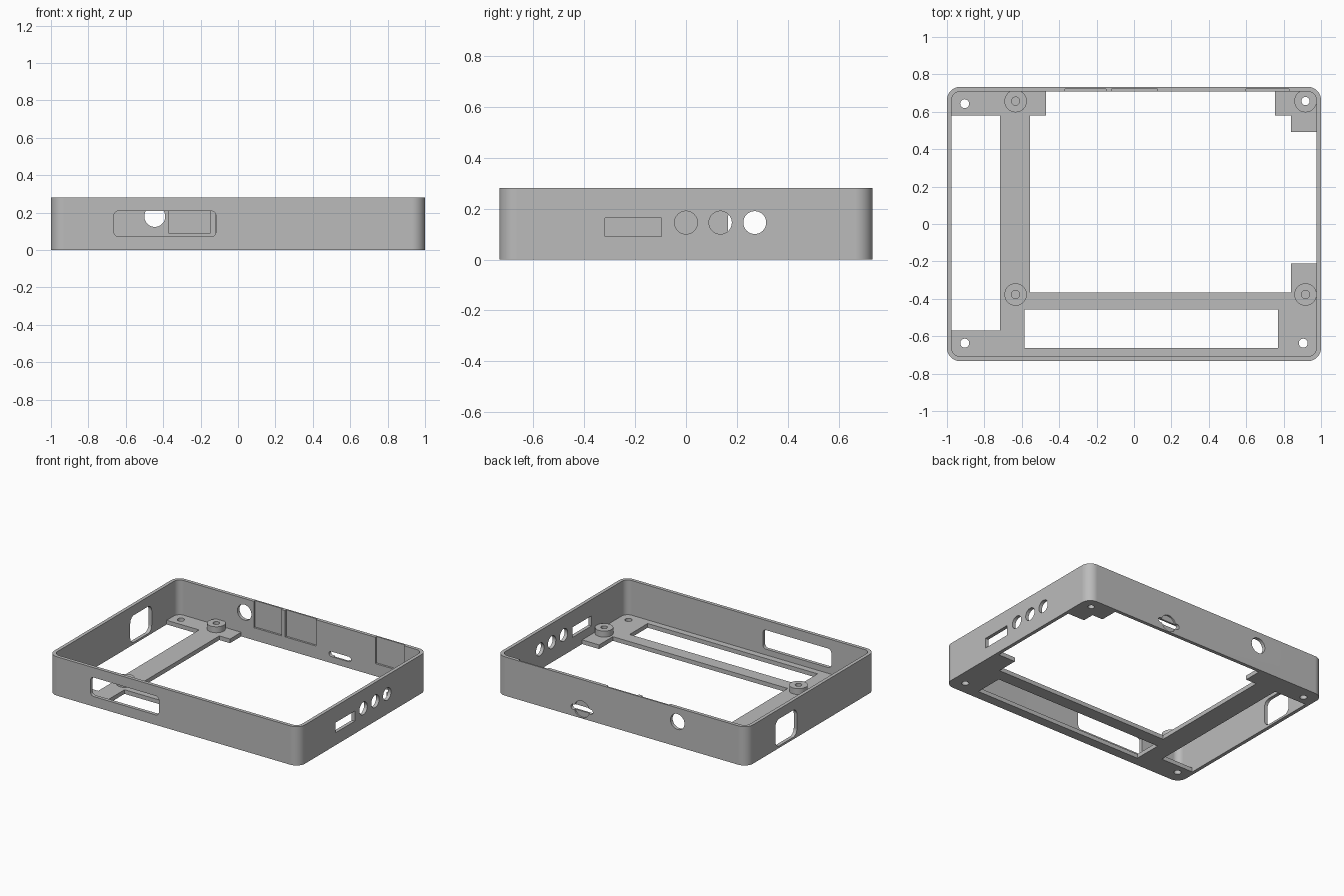
import bpy, bmesh
from math import sin, cos, pi, radians
from mathutils import Vector

old = bpy.data.objects.get("Cube")
if old:
    bpy.data.objects.remove(old)

grey = bpy.data.materials.new("plain_grey")
grey.use_nodes = True
colour = (0.5, 0.5, 0.5, 1)
grey.diffuse_color = colour
grey.node_tree.nodes["Principled BSDF"].inputs["Base Color"].default_value = colour


def circle(u, v, r, n=40):
    return [(u + r * cos(2 * pi * i / n), v + r * sin(2 * pi * i / n)) for i in range(n)]


def rect(u0, u1, v0, v1, r=0, n=12):
    """Rectangle outline with optional rounded corners."""
    if not r:
        return [(u0, v0), (u1, v0), (u1, v1), (u0, v1)]
    centres = [(u1 - r, v1 - r), (u0 + r, v1 - r), (u0 + r, v0 + r), (u1 - r, v0 + r)]
    return [(cu + r * cos(pi / 2 * (k + i / n)), cv + r * sin(pi / 2 * (k + i / n)))
            for k, (cu, cv) in enumerate(centres) for i in range(n + 1)]


def prism(name, outline, lo, hi, axis="z"):
    """Extrude an outline from lo to hi along an axis."""
    place = {"x": lambda u, v, w: (w, u, v),
             "y": lambda u, v, w: (u, w, v),
             "z": lambda u, v, w: (u, v, w)}[axis]
    bm = bmesh.new()
    face = bm.faces.new([bm.verts.new(place(u, v, lo)) for u, v in outline])
    ext = bmesh.ops.extrude_face_region(bm, geom=[face])
    moved = [g for g in ext["geom"] if isinstance(g, bmesh.types.BMVert)]
    bmesh.ops.translate(bm, verts=moved, vec=Vector(place(0, 0, hi - lo)))
    bmesh.ops.recalc_face_normals(bm, faces=bm.faces)
    mesh = bpy.data.meshes.new(name)
    bm.to_mesh(mesh)
    bm.free()
    mesh.materials.append(grey)
    obj = bpy.data.objects.new(name, mesh)
    bpy.context.collection.objects.link(obj)
    return obj


W, D, H = 1.0, 0.733, 0.28      # half width, half depth, height
IW, ID, FLOOR = 0.975, 0.708, 0.03
tray = prism("open_tray", rect(-W, W, -D, D, 0.07), 0, H)
helpers = []


def combine(operation, name, *args):
    tool = prism(name, *args)
    tool.hide_render = True
    helpers.append(tool)
    mod = tray.modifiers.new(name, "BOOLEAN")
    mod.operation = operation
    mod.solver = "EXACT"
    mod.object = tool


def cut(name, *args):
    combine("DIFFERENCE", name, *args)


# Hollow interior and floor openings
cut("cavity", rect(-IW, IW, -ID, ID, 0.045), FLOOR, 0.5)
main_opening = [(-.555, -.366), (.84, -.366), (.84, -.21), (IW, -.21), (IW, .493), (.84, .493),
                (.84, .58), (.755, .58), (.755, ID), (-.47, ID), (-.47, .58), (-.555, .58)]
cut("main_opening", main_opening, -0.1, 0.1)
cut("side_opening", rect(-IW, -.716, -.57, .58), -0.1, 0.1)
cut("front_opening", rect(-.585, .77, -.663, -.457), -0.1, 0.1)

# Screw posts with bores, one of them drilled through
for x in (-.633, .917):
    for y in (-.377, .657):
        combine("UNION", "screw_post", circle(x, y, 0.06), 0.015, 0.073)
        through = x > 0 and y > 0
        cut("post_bore", circle(x, y, 0.022, 24), -0.1 if through else FLOOR, 0.2)

# Corner screw holes in the floor
for x, y in ((-.905, .643), (-.905, -.637), (.905, -.637)):
    cut("floor_hole", circle(x, y, 0.024, 24), -0.1, 0.1)

# Front wall window
cut("front_window", rect(-.663, -.118, .072, .209, 0.025), -0.8, -0.65, "y")

# Port holes in the +x wall
cut("rectangular_port", rect(-.318, -.097, .09, .163), 0.9, 1.1, "x")
for y in (0, 0.135, 0.27):
    cut("round_port", circle(y, 0.145, 0.045), 0.9, 1.1, "x")

# Rounded window in the -x wall
cut("side_window", rect(.165, .41, .015, .21, 0.045), -1.1, -0.9, "x")

# Back wall: round hole, slot with outer recess, inner pockets open at the rim
cut("back_hole", circle(-.445, .18, 0.056), 0.65, 0.8, "y")
cut("back_slot", rect(.23, .405, .047, .083, 0.017), 0.65, 0.8, "y")
cut("slot_recess", circle(.318, .065, 0.06), 0.721, 0.8, "y")
for x0, x1 in ((-.37, -.15), (-.12, .125), (.6, .83)):
    cut("wall_pocket", rect(x0, x1, .09, 0.4), 0.69, 0.722, "y")

# Bake the cuts and remove the helpers
bpy.context.view_layer.update()
graph = bpy.context.evaluated_depsgraph_get()
baked = bpy.data.meshes.new_from_object(tray.evaluated_get(graph))
tray.modifiers.clear()
tray.data = baked
tray.data.materials.clear()
tray.data.materials.append(grey)
for poly in tray.data.polygons:
    poly.material_index = 0
for tool in helpers:
    bpy.data.objects.remove(tool)

# Smooth the rounded corners, keep flat walls flat
bpy.ops.object.select_all(action="DESELECT")
tray.select_set(True)
bpy.context.view_layer.objects.active = tray
bpy.ops.object.shade_smooth_by_angle(angle=radians(30))
weighted = tray.modifiers.new("weighted_normals", "WEIGHTED_NORMAL")
weighted.keep_sharp = True
